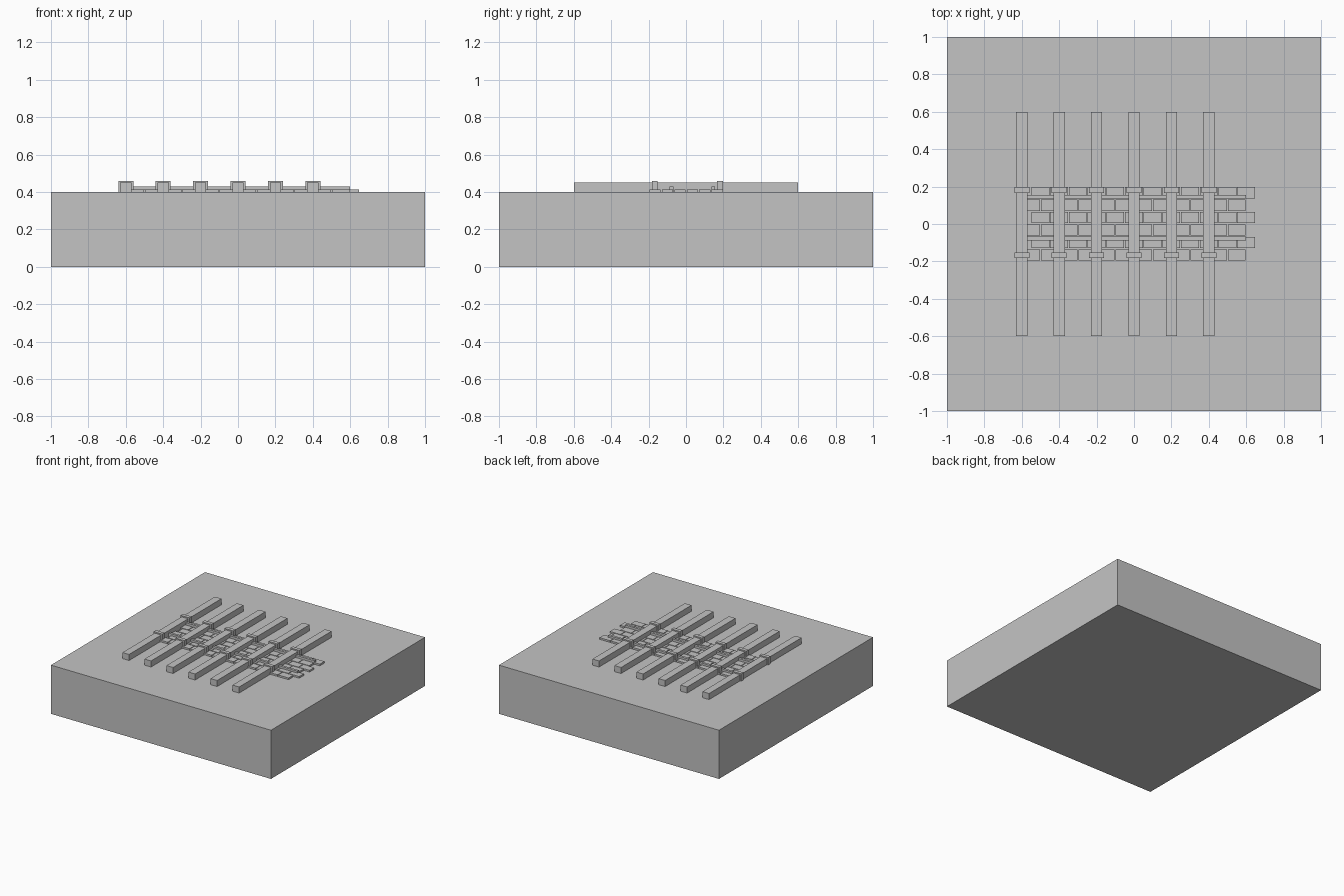
import bpy, bmesh

if "Cube" in bpy.data.objects:
    bpy.data.objects.remove(bpy.data.objects["Cube"])

# One plain colour
grey = bpy.data.materials.new("plain grey")
grey.diffuse_color = (0.55, 0.55, 0.55, 1)
grey.use_nodes = True
grey.node_tree.nodes["Principled BSDF"].inputs["Base Color"].default_value = grey.diffuse_color


def add_boxes(name, boxes):
    """One object from boxes given as (x0, x1, y0, y1, z0, z1)."""
    bm = bmesh.new()
    for x0, x1, y0, y1, z0, z1 in boxes:
        verts = bmesh.ops.create_cube(bm, size=1)["verts"]
        for v in verts:
            v.co = (x1 if v.co.x > 0 else x0,
                    y1 if v.co.y > 0 else y0,
                    z1 if v.co.z > 0 else z0)
    mesh = bpy.data.meshes.new(name)
    bm.to_mesh(mesh)
    bm.free()
    mesh.materials.append(grey)
    obj = bpy.data.objects.new(name, mesh)
    bpy.context.collection.objects.link(obj)
    return obj


def add_bracket(name, x, y):
    """Upside-down U that wraps over a beam."""
    outline = [(-.04, .4), (-.04, .46), (.04, .46), (.04, .4),
               (.03, .4), (.03, .45), (-.03, .45), (-.03, .4)]
    bm = bmesh.new()
    face = bm.faces.new([bm.verts.new((x + px, y - 0.015, pz)) for px, pz in outline])
    result = bmesh.ops.extrude_face_region(bm, geom=[face])
    bmesh.ops.translate(bm, vec=(0, 0.03, 0),
                        verts=[g for g in result["geom"] if isinstance(g, bmesh.types.BMVert)])
    bmesh.ops.recalc_face_normals(bm, faces=bm.faces)
    mesh = bpy.data.meshes.new(name)
    bm.to_mesh(mesh)
    bm.free()
    mesh.materials.append(grey)
    bpy.context.collection.objects.link(bpy.data.objects.new(name, mesh))


TOP = 0.4
beam_xs = [-0.6 + 0.2 * i for i in range(6)]

# Ground slab
add_boxes("ground_slab", [(-1, 1, -1, 1, 0, TOP)])

# Long beams with two brackets each
for i, x in enumerate(beam_xs):
    add_boxes(f"beam_{i + 1}", [(x - .03, x + .03, -.6, .6, TOP, .45)])
    for side, y in (("front", -0.168), ("back", 0.182)):
        add_bracket(f"{side}_bracket_{i + 1}", x, y)

# Brick courses, every second one shifted by half a brick
for row in range(6):
    y = -0.196 + row * 0.0667
    shift = 0.05 * (row % 2)
    add_boxes(f"brick_course_{row + 1}",
              [(-.598 + shift + .1 * k, -.503 + shift + .1 * k, y, y + .06, TOP, .414)
               for k in range(12)])

# Cross rails
for name, y in (("front_rail", -0.077), ("back_rail", 0.146)):
    add_boxes(name, [(-.6, .6, y - .01, y + .01, TOP, .43)])
